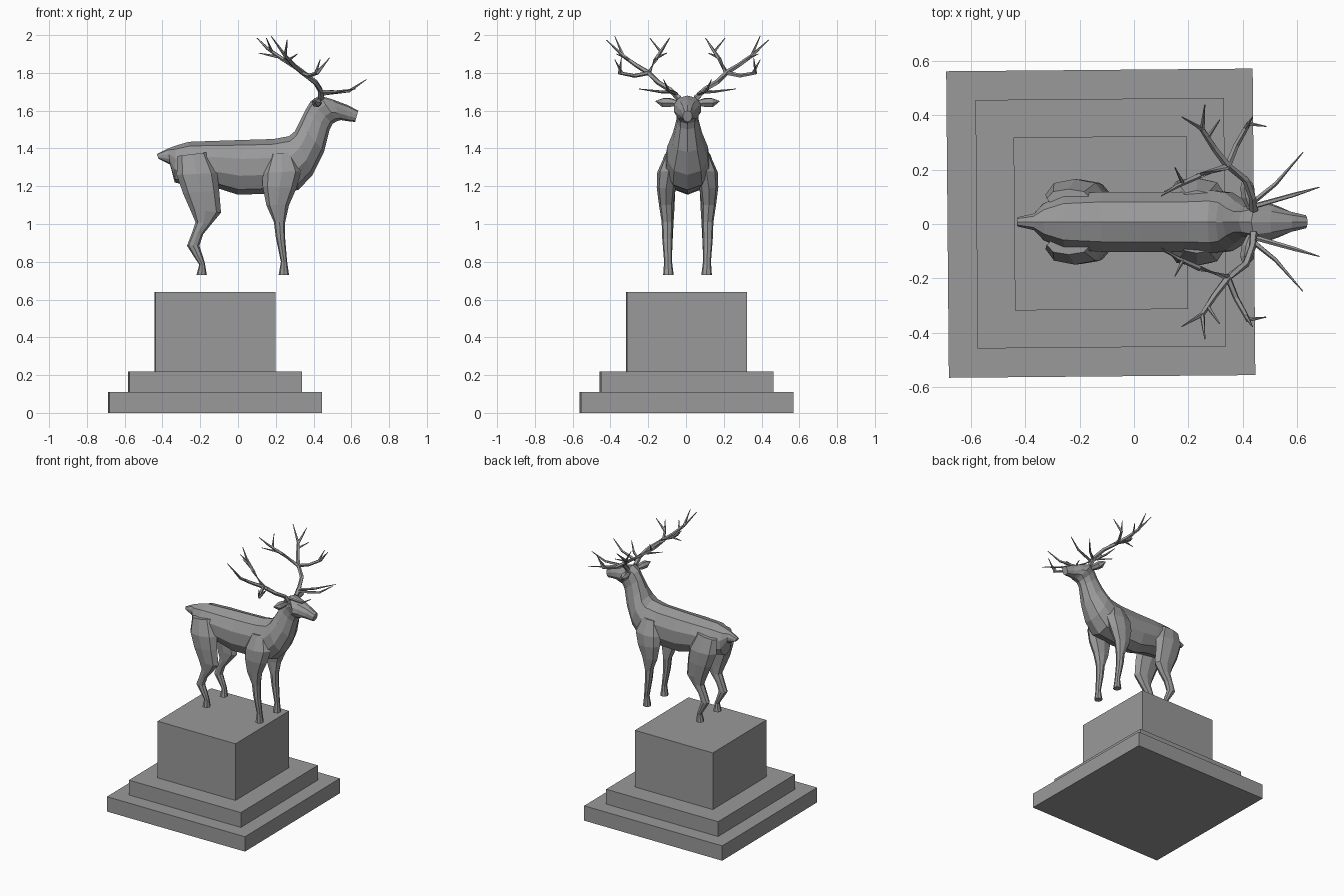
import bpy, bmesh, math
from mathutils import Vector, Matrix

Y0 = 0.008  # symmetry plane of the animal

stone = bpy.data.materials.new("grey_stone")
stone.diffuse_color = (0.32, 0.32, 0.32, 1)


def finish(bm, name):
    bmesh.ops.recalc_face_normals(bm, faces=bm.faces[:])
    mesh = bpy.data.meshes.new(name)
    bm.to_mesh(mesh)
    bm.free()
    mesh.materials.append(stone)
    obj = bpy.data.objects.new(name, mesh)
    bpy.context.collection.objects.link(obj)
    return obj


def skin(bm, rings):
    """Join rings of points into a closed tube."""
    vs = [[bm.verts.new(p) for p in r] for r in rings]
    n = len(vs[0])
    for a, b in zip(vs, vs[1:]):
        for i in range(n):
            j = (i + 1) % n
            bm.faces.new((a[i], a[j], b[j], b[i]))
    bm.faces.new(vs[0])
    bm.faces.new(vs[-1])


def loft(name, sections, sides, side=1):
    """Each section: end A (x, z), end B (x, z), centre y, half width."""
    rings = []
    for ax, az, bx, bz, yc, w in sections:
        ring = []
        for k in range(sides):
            t = 2 * math.pi * k / sides
            c, s = math.cos(t), math.sin(t)
            s = math.copysign(abs(s) ** 0.85, s)
            ring.append(((ax + bx) / 2 + c * (ax - bx) / 2,
                         Y0 + side * (yc + w * s),
                         (az + bz) / 2 + c * (az - bz) / 2))
        rings.append(ring)
    bm = bmesh.new()
    skin(bm, rings)
    return finish(bm, name)


def tube(bm, points, side, sides=5):
    """Each point: x, y, z, radius."""
    pts = [Vector((x, Y0 + side * y, z)) for x, y, z, r in points]
    rings = []
    for i, p in enumerate(pts):
        d = (pts[min(i + 1, len(pts) - 1)] - pts[max(i - 1, 0)]).normalized()
        u = d.cross(Vector((0.8, 0, -0.6))).normalized()
        v = d.cross(u)
        r = points[i][3]
        rings.append([p + r * (math.cos(2 * math.pi * k / sides) * u
                               + math.sin(2 * math.pi * k / sides) * v)
                      for k in range(sides)])
    skin(bm, rings)


# Stepped plinth, turned very slightly
for name, size, z0, z1 in (("plinth_base", 1.125, 0, 0.11),
                           ("plinth_step", 0.912, 0.11, 0.22),
                           ("plinth_block", 0.635, 0.22, 0.64)):
    bm = bmesh.new()
    bmesh.ops.create_cube(bm, size=1)
    bm.transform(Matrix.Translation((-0.122, 0.003, (z0 + z1) / 2))
                 @ Matrix.Rotation(math.radians(0.5), 4, 'Z')
                 @ Matrix.Diagonal((size, size, z1 - z0, 1)))
    finish(bm, name)

# Tail, torso, neck and head: back line and belly line with half widths
loft("body", [
    (-0.43, 1.37, -0.42, 1.345, 0, 0.018),
    (-0.37, 1.40, -0.36, 1.315, 0, 0.032),
    (-0.33, 1.415, -0.335, 1.22, 0, 0.07),
    (-0.26, 1.435, -0.25, 1.20, 0, 0.105),
    (-0.12, 1.44, -0.11, 1.19, 0, 0.115),
    (0.03, 1.445, 0.00, 1.155, 0, 0.115),
    (0.19, 1.45, 0.15, 1.16, 0, 0.115),
    (0.27, 1.465, 0.32, 1.18, 0, 0.12),
    (0.30, 1.49, 0.395, 1.26, 0, 0.112),
    (0.325, 1.54, 0.455, 1.38, 0, 0.08),
    (0.355, 1.60, 0.485, 1.50, 0, 0.058),
    (0.385, 1.65, 0.50, 1.53, 0, 0.06),
    (0.43, 1.68, 0.525, 1.545, 0, 0.074),
    (0.50, 1.66, 0.545, 1.55, 0, 0.06),
    (0.58, 1.63, 0.575, 1.545, 0, 0.038),
    (0.637, 1.60, 0.62, 1.54, 0, 0.025),
], 10)

# Rear edge and front edge of each leg, from shoulder or hip to hoof
front_leg = [
    (0.17, 1.37, 0.29, 1.38, 0.08, 0.035),
    (0.13, 1.27, 0.335, 1.28, 0.10, 0.06),
    (0.13, 1.20, 0.31, 1.19, 0.113, 0.05),
    (0.15, 1.10, 0.27, 1.10, 0.113, 0.038),
    (0.19, 1.01, 0.25, 1.01, 0.107, 0.030),
    (0.20, 0.93, 0.25, 0.92, 0.107, 0.027),
    (0.227, 0.80, 0.26, 0.80, 0.103, 0.021),
    (0.215, 0.73, 0.27, 0.73, 0.101, 0.028),
]
hind_leg = [
    (-0.32, 1.36, -0.16, 1.38, 0.085, 0.035),
    (-0.325, 1.26, -0.11, 1.27, 0.10, 0.057),
    (-0.29, 1.16, -0.10, 1.18, 0.11, 0.045),
    (-0.255, 1.08, -0.09, 1.06, 0.108, 0.038),
    (-0.225, 1.01, -0.14, 1.00, 0.105, 0.031),
    (-0.245, 0.95, -0.185, 0.945, 0.104, 0.027),
    (-0.27, 0.885, -0.205, 0.885, 0.104, 0.024),
    (-0.235, 0.83, -0.185, 0.825, 0.103, 0.021),
    (-0.205, 0.785, -0.175, 0.79, 0.103, 0.020),
    (-0.22, 0.73, -0.165, 0.73, 0.101, 0.028),
]

# Antler: main beam, forward tines and forked crown
antler = [
    [(0.44, 0.045, 1.665, 0.017), (0.435, 0.09, 1.71, 0.014), (0.41, 0.155, 1.75, 0.014),
     (0.345, 0.205, 1.80, 0.014), (0.24, 0.17, 1.87, 0.011), (0.155, 0.13, 1.93, 0.008),
     (0.10, 0.095, 1.985, 0.002)],
    [(0.45, 0.06, 1.69, 0.010), (0.59, 0.10, 1.705, 0.008), (0.68, 0.127, 1.765, 0.002)],
    [(0.44, 0.075, 1.70, 0.010), (0.52, 0.14, 1.70, 0.008), (0.62, 0.255, 1.715, 0.002)],
    [(0.345, 0.205, 1.80, 0.014), (0.295, 0.27, 1.84, 0.012), (0.25, 0.34, 1.89, 0.010),
     (0.26, 0.43, 1.975, 0.002)],
    [(0.25, 0.34, 1.89, 0.009), (0.175, 0.385, 1.995, 0.002)],
    [(0.27, 0.31, 1.87, 0.008), (0.315, 0.375, 1.90, 0.002)],
    [(0.345, 0.205, 1.80, 0.012), (0.375, 0.28, 1.785, 0.011), (0.42, 0.36, 1.80, 0.010),
     (0.485, 0.35, 1.88, 0.002)],
    [(0.41, 0.345, 1.795, 0.009), (0.435, 0.385, 1.87, 0.002)],
    [(0.18, 0.14, 1.91, 0.008), (0.15, 0.20, 1.985, 0.002)],
    [(0.21, 0.155, 1.885, 0.008), (0.11, 0.11, 1.905, 0.002)],
]

for label, side in (("left", 1), ("right", -1)):
    loft("front_leg_" + label, front_leg, 8, side)
    loft("hind_leg_" + label, hind_leg, 8, side)
    bm = bmesh.new()
    for tine in antler:
        tube(bm, tine, side)
    finish(bm, "antler_" + label)
    bm = bmesh.new()
    tube(bm, [(0.43, 0.05, 1.64, 0.014), (0.42, 0.09, 1.643, 0.025),
              (0.415, 0.13, 1.643, 0.026), (0.405, 0.168, 1.65, 0.003)], side, 6)
    finish(bm, "ear_" + label)
